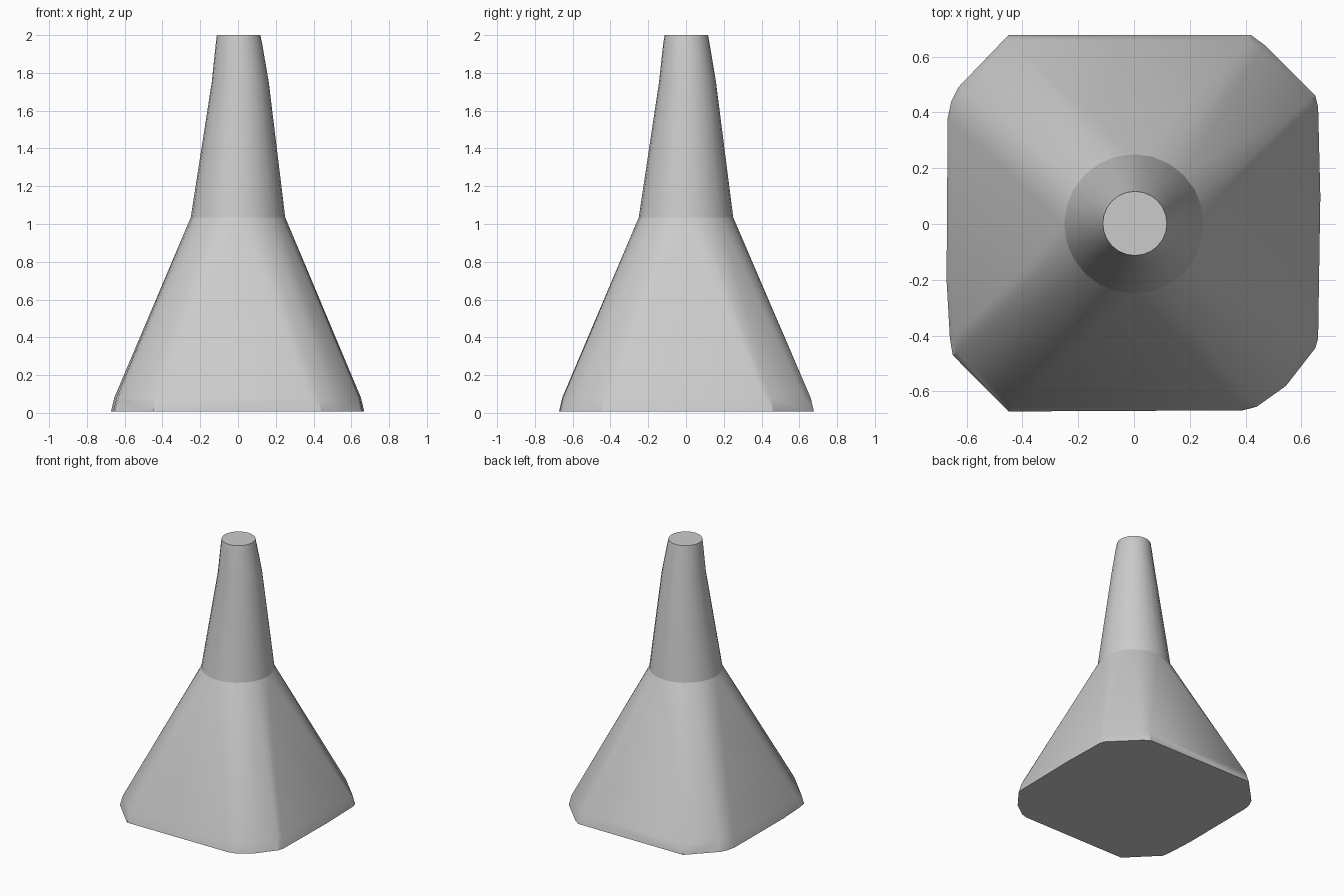
import bpy, bmesh
from math import cos, sin, tau, radians

if "Cube" in bpy.data.objects:
    bpy.data.objects.remove(bpy.data.objects["Cube"])

SIDES = 24
WAIST_Z = 1.035

# chamfered-square foot outline, counter-clockwise seen from above
FOOT = [(-0.45, -0.672), (0.39, -0.668), (0.44, -0.655), (0.545, -0.58),
        (0.65, -0.445), (0.66, -0.41), (0.668, 0.1), (0.66, 0.42),
        (0.65, 0.46), (0.47, 0.64), (0.42, 0.677), (-0.45, 0.677),
        (-0.63, 0.49), (-0.655, 0.44), (-0.668, 0.38), (-0.672, -0.2),
        (-0.66, -0.41), (-0.65, -0.47)]

bm = bmesh.new()


def ring(radius, z, x=0.0, y=0.0):
    return [bm.verts.new((x + radius * cos(tau * i / SIDES),
                          y + radius * sin(tau * i / SIDES), z))
            for i in range(SIDES)]


# flared skirt: hull between the foot, its slight lip and the round waist
foot = [bm.verts.new((x * s, y * s, z))
        for s, z in ((1.0, 0.008), (0.975, 0.08)) for x, y in FOOT]
waist = ring(0.25, WAIST_Z)
bmesh.ops.convex_hull(bm, input=foot + waist)
cap = [f for f in bm.faces if all(v.co.z > WAIST_Z - 0.001 for v in f.verts)]
bmesh.ops.delete(bm, geom=cap, context='FACES')
loose = [v for v in bm.verts if not v.link_faces]
bmesh.ops.delete(bm, geom=loose, context='VERTS')

# tapering round neck, closed by a flat tip
lower = [v for v in bm.verts if abs(v.co.z - WAIST_Z) < 0.001]
lower.sort(key=lambda v: waist.index(v))
rings = [lower, ring(0.151, 1.75, 0.012, 0.008),
         ring(0.122, 1.96, 0.005, 0.002), ring(0.115, 2.0, 0.003, 0.002)]
for a, b in zip(rings, rings[1:]):
    for i in range(SIDES):
        j = (i + 1) % SIDES
        bm.faces.new((a[i], a[j], b[j], b[i]))
bm.faces.new(rings[-1])

# crisp edge at the waist
for e in bm.edges:
    if all(abs(v.co.z - WAIST_Z) < 0.001 for v in e.verts):
        e.smooth = False
bmesh.ops.dissolve_limit(bm, angle_limit=radians(0.5), verts=list(bm.verts),
                         edges=[e for e in bm.edges if e.smooth])
bmesh.ops.recalc_face_normals(bm, faces=list(bm.faces))

mesh = bpy.data.meshes.new("flared_cone")
bm.to_mesh(mesh)
bm.free()
cone = bpy.data.objects.new("flared_cone", mesh)
bpy.context.collection.objects.link(cone)
bpy.context.view_layer.objects.active = cone
cone.select_set(True)
bpy.ops.object.shade_smooth_by_angle(angle=radians(16), keep_sharp_edges=True)
